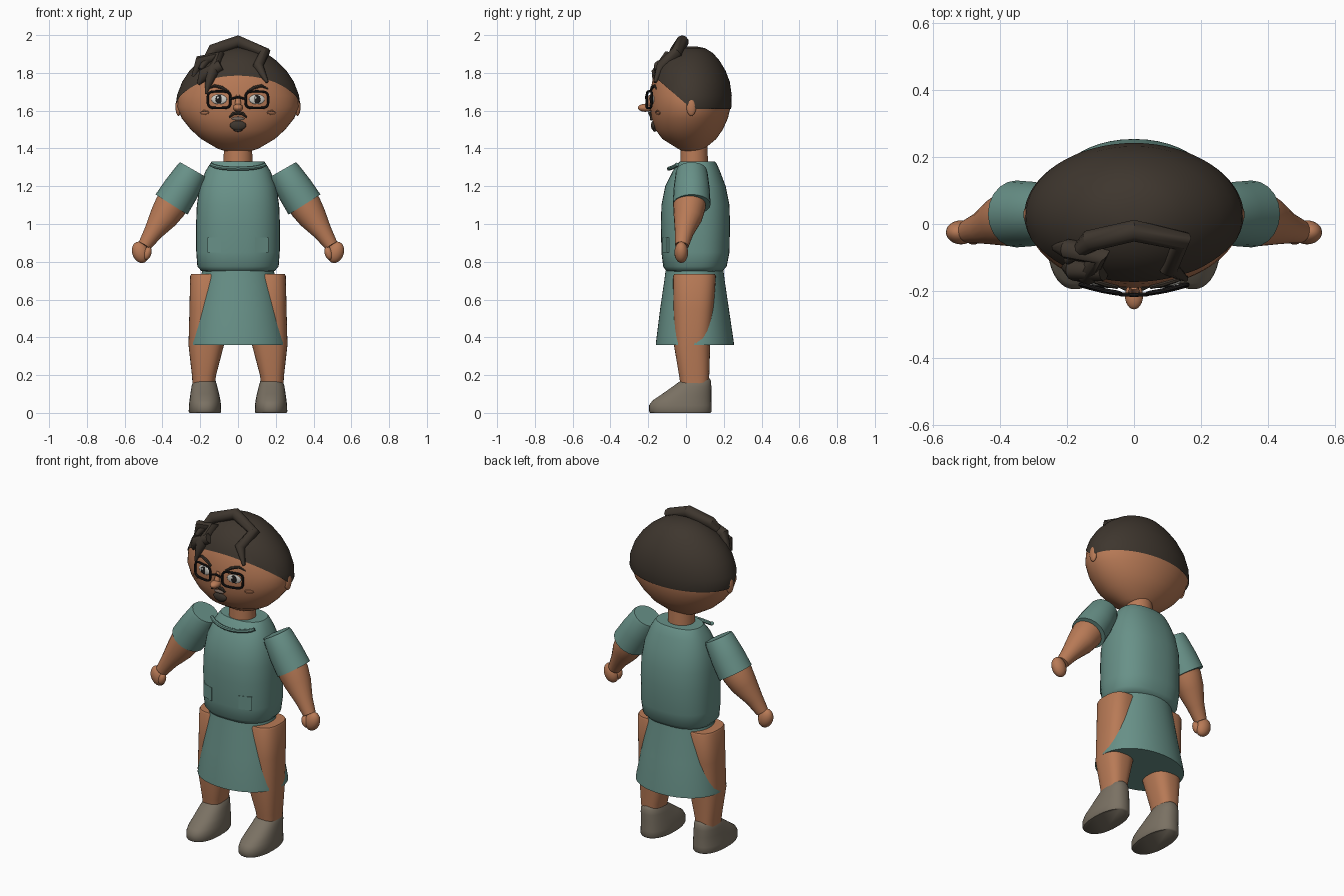
import bpy, bmesh, math
from mathutils import Vector

if "Cube" in bpy.data.objects:
    bpy.data.objects.remove(bpy.data.objects["Cube"])


def mat(name, r, g, b):
    lin = lambda c: ((c / 255 + 0.055) / 1.055) ** 2.4 if c > 10 else c / 255 / 12.92
    m = bpy.data.materials.new(name)
    m.diffuse_color = (lin(r), lin(g), lin(b), 1)
    m.use_nodes = True
    m.node_tree.nodes["Principled BSDF"].inputs["Base Color"].default_value = m.diffuse_color
    return m


SKIN = mat("skin", 184, 122, 86)
TEAL = mat("teal cloth", 104, 145, 136)
HAIR = mat("dark brown hair", 62, 54, 46)
SHOE = mat("grey brown shoe", 122, 113, 99)
BLACK = mat("black frame", 30, 28, 28)
WHITE = mat("eye white", 205, 203, 196)
LIP = mat("lip grey", 122, 105, 94)


def finish(ob, material, angle=40):
    ob.data.materials.clear()
    ob.data.materials.append(material)
    bpy.ops.object.select_all(action='DESELECT')
    ob.select_set(True)
    bpy.context.view_layer.objects.active = ob
    bpy.ops.object.shade_smooth_by_angle(angle=math.radians(angle))
    return ob


def loft(name, rings, material, n=40, power=2.0, cuts=(), angle=40):
    """Stacked superellipse rings (z, cx, cy, rx, ry); cuts are (point, normal) planes that drop the outer side."""
    bm = bmesh.new()
    loops = []
    for z, cx, cy, rx, ry in rings:
        loop = []
        for i in range(n):
            a = 2 * math.pi * i / n
            c, s = math.cos(a), math.sin(a)
            x = math.copysign(abs(c) ** (2 / power), c)
            y = math.copysign(abs(s) ** (2 / power), s)
            loop.append(bm.verts.new((cx + rx * x, cy + ry * y, z)))
        loops.append(loop)
    for a, b in zip(loops, loops[1:]):
        for i in range(n):
            j = (i + 1) % n
            bm.faces.new((a[i], a[j], b[j], b[i]))
    bm.faces.new(loops[0][::-1])
    bm.faces.new(loops[-1])
    for co, no in cuts:
        bmesh.ops.bisect_plane(bm, geom=bm.verts[:] + bm.edges[:] + bm.faces[:],
                               plane_co=co, plane_no=no, clear_outer=True)
    me = bpy.data.meshes.new(name)
    bm.to_mesh(me)
    bm.free()
    ob = bpy.data.objects.new(name, me)
    bpy.context.collection.objects.link(ob)
    return finish(ob, material, angle)


def tube(name, pts, material, radii, closed=False, res=4, angle=40):
    cu = bpy.data.curves.new(name, 'CURVE')
    cu.dimensions = '3D'
    cu.bevel_depth = 1
    cu.bevel_resolution = res
    cu.use_fill_caps = True
    sp = cu.splines.new('POLY')
    sp.points.add(len(pts) - 1)
    if not isinstance(radii, (list, tuple)):
        radii = [radii] * len(pts)
    for p, co, r in zip(sp.points, pts, radii):
        p.co = (*co, 1)
        p.radius = r
    sp.use_cyclic_u = closed
    ob = bpy.data.objects.new(name, cu)
    bpy.context.collection.objects.link(ob)
    bpy.ops.object.select_all(action='DESELECT')
    ob.select_set(True)
    bpy.context.view_layer.objects.active = ob
    bpy.ops.object.convert(target='MESH')
    return finish(bpy.context.object, material, angle)


def ball(name, loc, size, material, rot=(0, 0, 0)):
    bpy.ops.mesh.primitive_uv_sphere_add(segments=24, ring_count=14, location=loc, rotation=rot)
    ob = bpy.context.object
    ob.name = name
    ob.scale = size
    return finish(ob, material, 180)


# Head: (z, half width, front y, back y)
HEAD = [(1.38, .05, -.01, .07), (1.40, .11, -.045, .10), (1.45, .195, -.125, .16), (1.50, .25, -.162, .195),
        (1.56, .298, -.182, .222), (1.62, .322, -.19, .236), (1.68, .317, -.19, .238), (1.75, .29, -.18, .228),
        (1.81, .25, -.16, .205), (1.86, .20, -.13, .175), (1.90, .145, -.088, .14), (1.925, .09, -.04, .10),
        (1.935, .03, .0, .05)]


def head_rings(k):
    return [(1.64 + (z - 1.64) * k, 0, (f + b) / 2, w * k, (b - f) / 2 * k) for z, w, f, b in HEAD]


def face(x, z, out=0.0):
    """Point on the front of the head at x, z, moved forward by out."""
    for a, b in zip(HEAD, HEAD[1:]):
        if a[0] <= z <= b[0]:
            t = (z - a[0]) / (b[0] - a[0])
            w, f, k = (a[i] + (b[i] - a[i]) * t for i in (1, 2, 3))
            y = (f + k) / 2 - (k - f) / 2 * math.sqrt(max(0, 1 - (x / w) ** 2))
            return Vector((x, y - out, z))


loft("head", head_rings(1), SKIN, 48, angle=180)
# Hair cap cut level at the back and slanting up to the forehead
loft("hair_cap", head_rings(1.02), HAIR, 64, angle=180,
     cuts=[((0, 0, 1.61), (0, 0, -1)), ((0, .03, 1.61), (0, -.19, -.22))])
# Loose locks of hair
tube("quiff_lock", [(-.20, -.11, 1.82), (-.13, -.05, 1.92), (0, -.02, 1.965), (.14, -.05, 1.905),
                    (.105, -.13, 1.835), (.155, -.165, 1.75)], HAIR, [.012, .034, .034, .034, .03, .008], res=3)
tube("side_lock", [(-.235, -.07, 1.78), (-.20, -.075, 1.865), (-.10, -.09, 1.885), (-.14, -.15, 1.80),
                   (-.17, -.165, 1.69)], HAIR, [.012, .03, .034, .034, .006], res=3)
tube("fringe_lock", [(-.09, -.14, 1.84), (-.18, -.135, 1.79), (-.21, -.13, 1.74)], HAIR, [.03, .035, .008], res=3)

# Face features
for s, side in ((-1, "left"), (1, "right")):
    ball(side + "_ear", (s * .315, .028, 1.62), (.016, .026, .048), SKIN)
    ball(side + "_eye", face(s * .1, 1.66, .0), (.042, .009, .026), WHITE, (0, 0, s * .2))
    ball(side + "_pupil", face(s * .1, 1.66, .006), (.019, .007, .023), BLACK)
    ball(side + "_eye_glint", face(s * .1 - .006, 1.668, .012), (.006, .003, .007), WHITE)
    tube(side + "_eyebrow", [face(s * x, z, .004) for x, z in ((.05, 1.70), (.085, 1.722), (.125, 1.732), (.16, 1.715))],
         HAIR, [.006, .009, .008, .003], res=2)
    rim = []
    for i in range(32):
        a = 2 * math.pi * i / 32
        c, d = math.cos(a), math.sin(a)
        rim.append(face(s * .1 + .06 * math.copysign(abs(c) ** .5, c),
                        1.658 + .044 * math.copysign(abs(d) ** .5, d), .02))
    tube(side + "_glasses_rim", rim, BLACK, .0065, True, 2)
    tube(side + "_cheek_mark", [face(s * .178 + .022 * math.cos(a * .524), 1.59 + .01 * math.sin(a * .524), .001)
                                for a in range(12)], SKIN, .003, True, 1)
    tube(side + "_moustache", [face(s * x, z, .006) for x, z in ((0, 1.588), (.025, 1.584), (.046, 1.565))],
         HAIR, [.009, .009, .004], res=2)
tube("glasses_bridge", [face(x, z, .022) for x, z in ((-.04, 1.662), (0, 1.672), (.04, 1.662))], BLACK, .006, res=2)
ball("nose_tip", (0, -.215, 1.615), (.027, .04, .021), SKIN)
tube("nose_bridge", [face(0, 1.68, -.004), face(0, 1.62, .014)], SKIN, [.011, .018])
ball("mouth", face(0, 1.558, .002), (.034, .008, .01), LIP)
ball("goatee", face(0, 1.522, .002), (.043, .014, .026), HAIR)
ball("chin_tuft", face(0, 1.505, .002), (.027, .012, .017), HAIR)

# Neck and shirt
loft("neck", [(1.28, 0, .043, .078, .075), (1.42, 0, .043, .074, .07)], SKIN)
loft("shirt", [(.745, 0, .045, .17, .13), (.752, 0, .045, .195, .15), (.775, 0, .047, .215, .168),
               (.85, 0, .05, .221, .18), (1.0, 0, .05, .222, .183), (1.1, 0, .05, .218, .18),
               (1.2, 0, .05, .203, .16), (1.28, 0, .055, .172, .125), (1.32, 0, .06, .147, .102),
               (1.332, 0, .06, .138, .092)], TEAL, power=2.4)
tube("collar", [(.145 * math.sin(a), -.09 + .045 * abs(math.sin(a)) ** 2, 1.32 - .027 * math.cos(a))
                for a in [math.radians(-80 + 16 * i) for i in range(11)]], TEAL, .011, res=2)

# Pocket plates
for s, side in ((-1, "left"), (1, "right")):
    bpy.ops.mesh.primitive_cube_add(size=1, location=(s * .125, -.108, .888), rotation=(0, 0, s * .35))
    ob = bpy.context.object
    ob.name = side + "_pocket"
    ob.scale = (.075, .009, .08)
    finish(ob, TEAL)

# Skirt
loft("skirt", [(.36, 0, .047, .262, .207), (.375, 0, .047, .261, .206), (.55, 0, .045, .228, .182),
               (.70, 0, .045, .20, .16), (.755, 0, .045, .19, .153)], TEAL, 48, power=2.1)

# Limbs
for s, side in ((-1, "left"), (1, "right")):
    tube(side + "_sleeve", [(s * x, .03, z) for x, z in ((.238, 1.288), (.246, 1.274), (.30, 1.185), (.352, 1.103))],
         TEAL, [.078, .084, .096, .1], res=8)
    tube(side + "_forearm", [(s * .32, .02, 1.15), (s * .36, .018, 1.09), (s * .395, .01, 1.035),
                             (s * .45, -.01, .955), (s * .495, -.022, .885)],
         SKIN, [.086, .086, .076, .05, .036], res=8)
    ball(side + "_hand", (s * .517, -.025, .85), (.043, .036, .058), SKIN, (0, s * .35, 0))
    ball(side + "_thumb", (s * .48, -.04, .845), (.021, .022, .036), SKIN, (0, -s * .3, 0))
    loft(side + "_leg", [(.14, s * .182, .045, .058, .073), (.20, s * .18, .043, .064, .08),
                         (.36, s * .168, .032, .094, .096), (.55, s * .158, .04, .099, .107),
                         (.725, s * .153, .045, .1, .113), (.735, s * .153, .045, .095, .108)],
         SKIN, power=2.6)
    loft(side + "_shoe", [(.0, s * .175, -.03, .082, .16), (.008, s * .175, -.03, .086, .165),
                          (.04, s * .175, -.03, .085, .165), (.065, s * .175, -.022, .082, .156),
                          (.10, s * .176, .004, .076, .13), (.14, s * .178, .032, .068, .102),
                          (.17, s * .178, .052, .06, .08), (.188, s * .178, .055, .047, .066),
                          (.195, s * .178, .055, .025, .045)], SHOE, power=2.3, angle=60)
